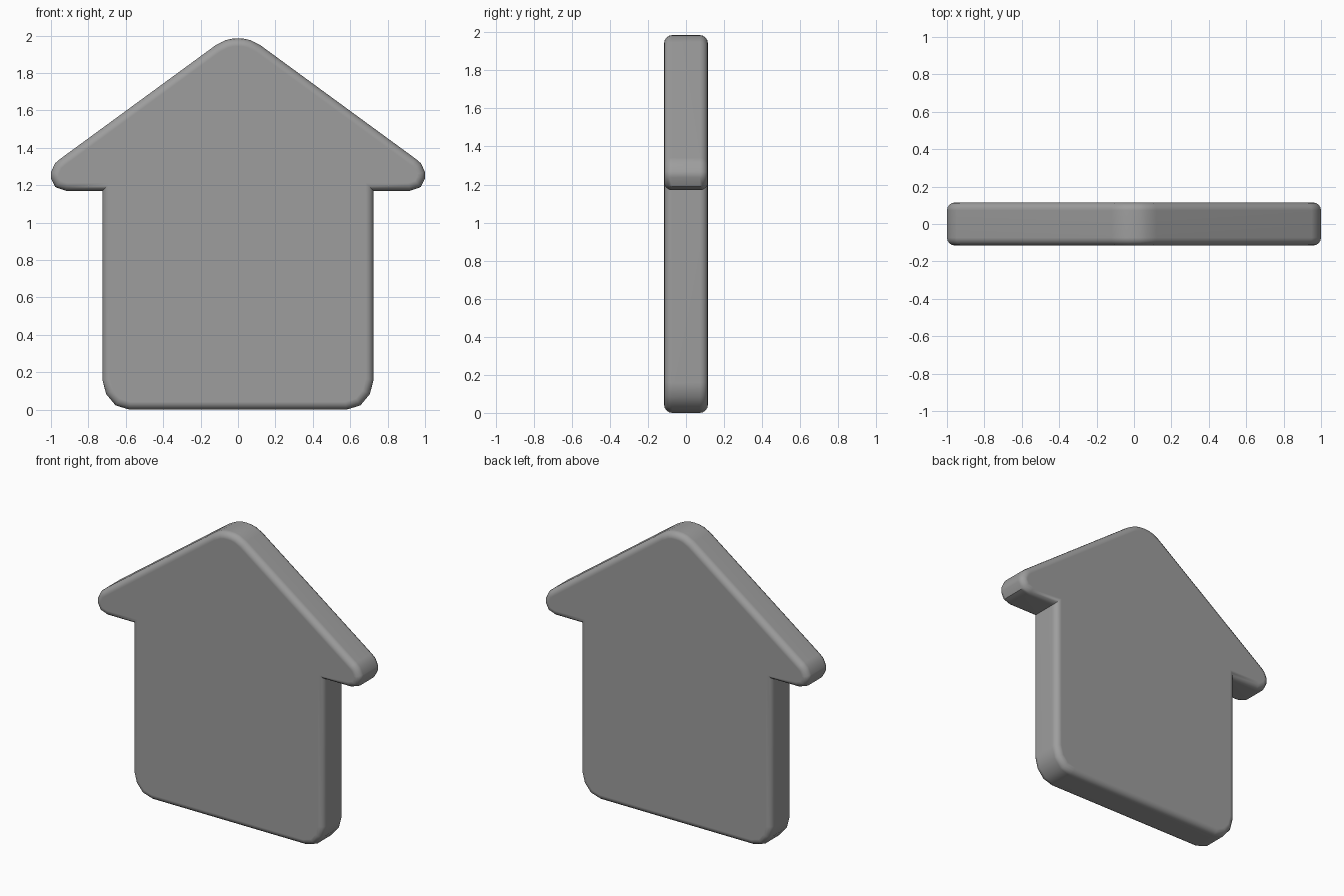
import bpy, bmesh

if "Cube" in bpy.data.objects:
    bpy.data.objects.remove(bpy.data.objects["Cube"])

HALF_DEPTH = 0.115

# Right half of the house outline, from apex to base
half = [(0.0, 1.985), (0.033, 1.983), (0.068, 1.975), (0.12, 1.948),
        (0.95, 1.341), (0.978, 1.317), (1.0, 1.27), (1.0, 1.237),
        (0.977, 1.19), (0.92, 1.17), (0.725, 1.17),
        (0.725, 0.16), (0.705, 0.083), (0.655, 0.023), (0.58, 0.0)]
outline = half + [(-x, z) for x, z in reversed(half[1:])]

# Extrude the outline into a slab
bm = bmesh.new()
face = bm.faces.new([bm.verts.new((x, -HALF_DEPTH, z)) for x, z in outline])
ext = bmesh.ops.extrude_face_region(bm, geom=[face], use_keep_orig=True)
for v in ext["geom"]:
    if isinstance(v, bmesh.types.BMVert):
        v.co.y = HALF_DEPTH
bmesh.ops.recalc_face_normals(bm, faces=bm.faces)

# Round the front and back rims only
rim = [e for e in bm.edges if abs(e.verts[0].co.y - e.verts[1].co.y) < 1e-5]
bmesh.ops.bevel(bm, geom=rim, offset=0.042, offset_type='OFFSET', segments=4,
                profile=0.5, affect='EDGES', clamp_overlap=False)
bmesh.ops.recalc_face_normals(bm, faces=bm.faces)

mesh = bpy.data.meshes.new("house_plaque")
bm.to_mesh(mesh)
bm.free()
house = bpy.data.objects.new("house_plaque", mesh)
bpy.context.collection.objects.link(house)
bpy.context.view_layer.objects.active = house
house.select_set(True)
bpy.ops.object.shade_smooth_by_angle(angle=0.7)

# Keep the large faces evenly shaded
weighted = house.modifiers.new("even_shading", 'WEIGHTED_NORMAL')
weighted.keep_sharp = True

# Dark grey finish
grey = bpy.data.materials.new("dark_grey")
grey.diffuse_color = (0.34, 0.34, 0.34, 1)
grey.use_nodes = True
grey.node_tree.nodes["Principled BSDF"].inputs["Base Color"].default_value = grey.diffuse_color
mesh.materials.append(grey)
